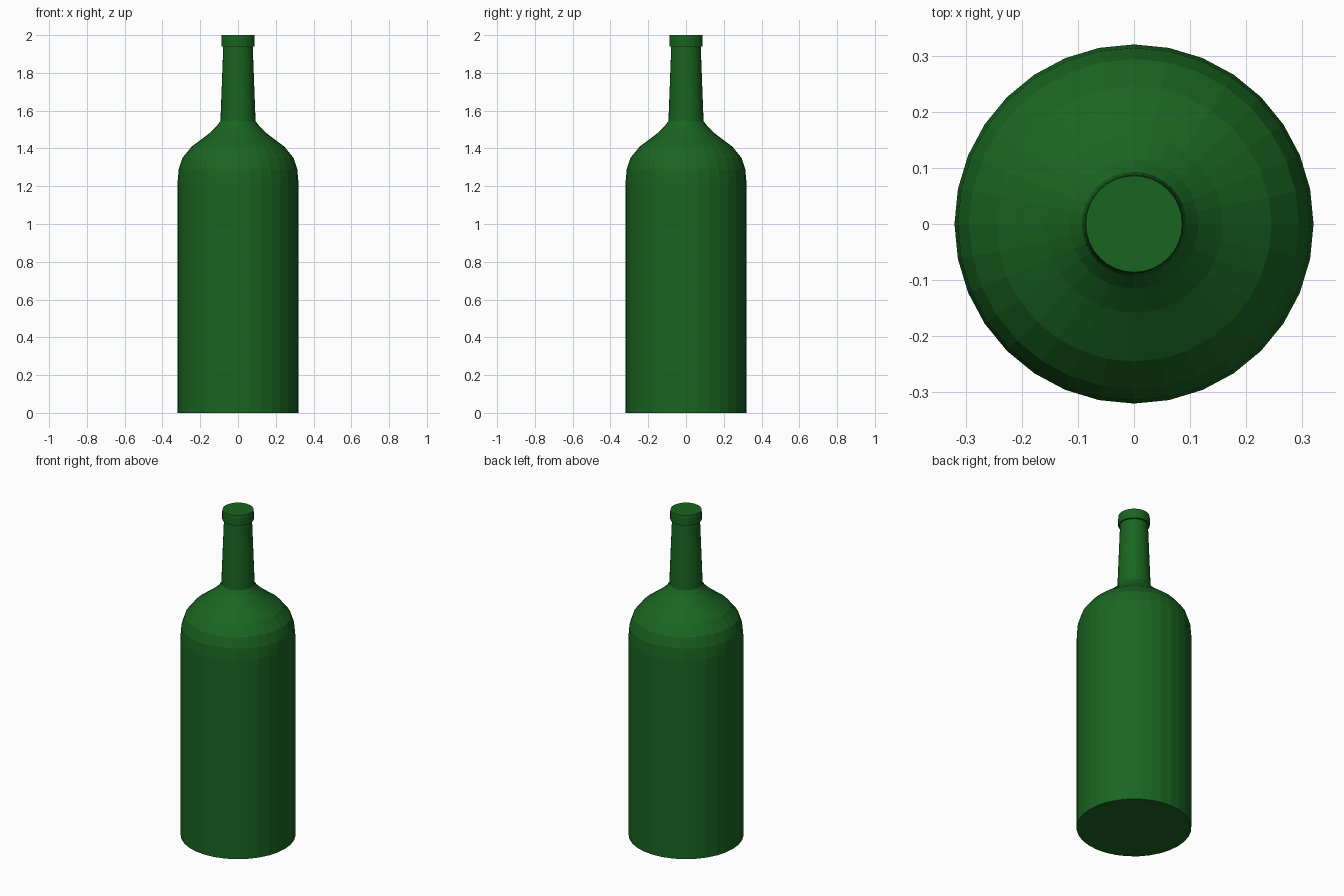
import bpy, bmesh
from math import sin, cos, pi

if "Cube" in bpy.data.objects:
    bpy.data.objects.remove(bpy.data.objects["Cube"])

SIDES = 32

glass = bpy.data.materials.new("green_glass")
glass.diffuse_color = (0.01, 0.13, 0.015, 1)
glass.use_nodes = True
glass.node_tree.nodes["Principled BSDF"].inputs["Base Color"].default_value = glass.diffuse_color


def lathe(name, profile):
    """Spin (radius, z) points around z, closed by flat caps, faces left flat."""
    bm = bmesh.new()
    rings = [[bm.verts.new((r * cos(2 * pi * i / SIDES), r * sin(2 * pi * i / SIDES), z))
              for i in range(SIDES)] for r, z in profile]
    for low, high in zip(rings, rings[1:]):
        for i in range(SIDES):
            j = (i + 1) % SIDES
            bm.faces.new((low[i], low[j], high[j], high[i]))
    bm.faces.new(rings[0][::-1])
    bm.faces.new(rings[-1])
    mesh = bpy.data.meshes.new(name)
    bm.to_mesh(mesh)
    bm.free()
    mesh.materials.append(glass)
    obj = bpy.data.objects.new(name, mesh)
    bpy.context.collection.objects.link(obj)
    return obj


# Body, rounded shoulder, tapered neck and lip in one silhouette
lathe("bottle", [
    (0.32, 0), (0.32, 1.22), (0.314, 1.29), (0.294, 1.35), (0.245, 1.41),
    (0.158, 1.475), (0.115, 1.515), (0.093, 1.545),
    (0.078, 1.94), (0.088, 1.94), (0.088, 1.985), (0.086, 2.0),
])
